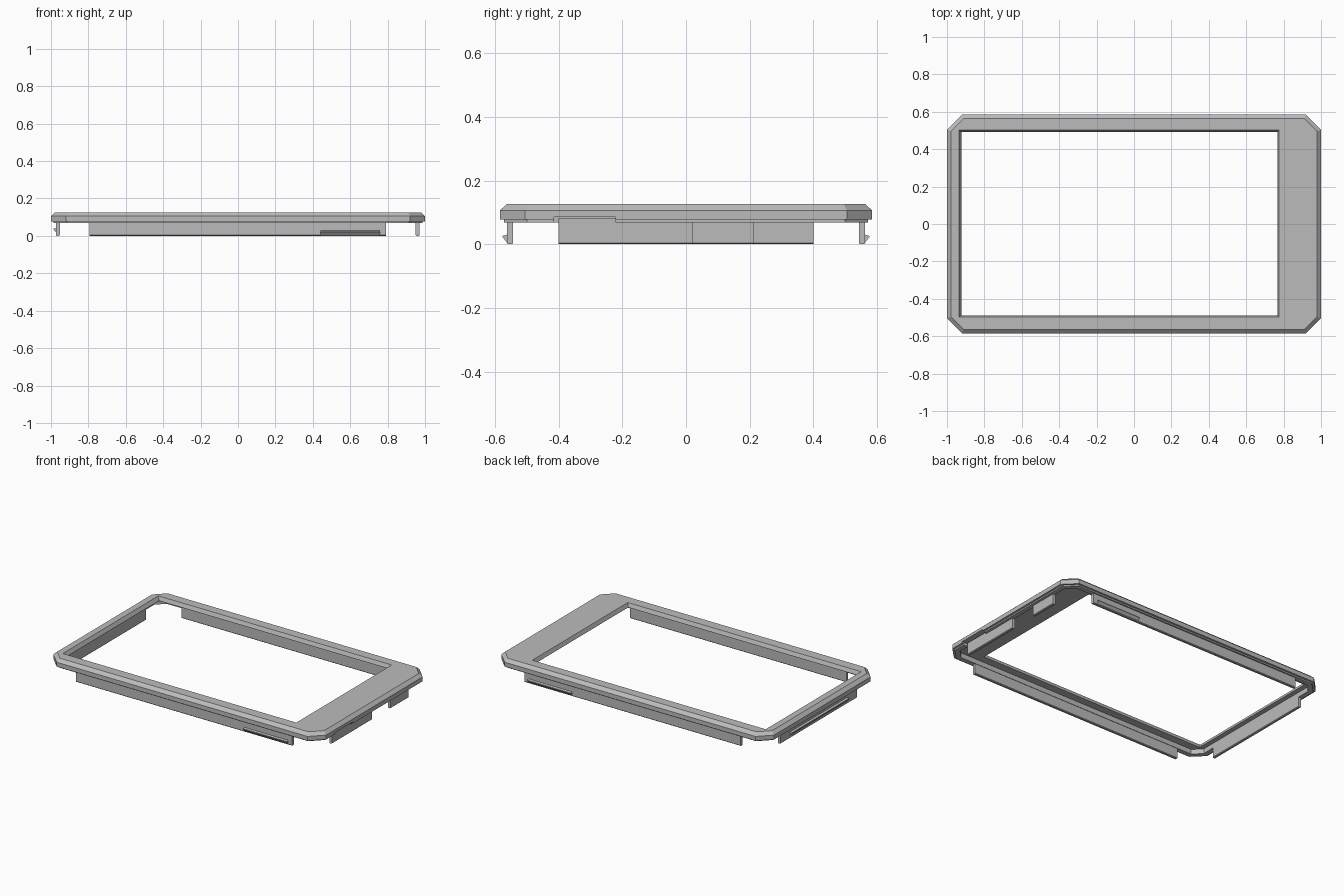
import bpy, bmesh
from mathutils import Vector

old = bpy.data.objects.get("Cube")
if old:
    bpy.data.objects.remove(old, do_unlink=True)

gray = bpy.data.materials.new("matte gray")
gray.use_nodes = True
gray.diffuse_color = (0.5, 0.5, 0.5, 1)
gray.node_tree.nodes["Principled BSDF"].inputs["Base Color"].default_value = (0.5, 0.5, 0.5, 1)

HX, HY = 1.0, 0.585      # half length and half width of the bezel


def make(name, rings):
    """Closed solid skinned through a stack of equal-sized rings."""
    bm = bmesh.new()
    loops = [[bm.verts.new(p) for p in ring] for ring in rings]
    n = len(loops[0])
    for a, b in zip(loops, loops[1:]):
        for i in range(n):
            j = (i + 1) % n
            bm.faces.new((a[i], a[j], b[j], b[i]))
    bm.faces.new(loops[0])
    bm.faces.new(loops[-1])
    bmesh.ops.recalc_face_normals(bm, faces=bm.faces)
    mesh = bpy.data.meshes.new(name)
    bm.to_mesh(mesh)
    bm.free()
    mesh.materials.append(gray)
    ob = bpy.data.objects.new(name, mesh)
    bpy.context.collection.objects.link(ob)
    return ob


def octagon(inset, z):
    """Rectangle with clipped corners, offset inward evenly."""
    x, y, c = HX - inset, HY - inset, 0.08 - inset * 0.586
    pts = [(x, y - c), (x - c, y), (c - x, y), (-x, y - c),
           (-x, c - y), (c - x, -y), (x - c, -y), (x, c - y)]
    return [Vector((px, py, z)) for px, py in pts]


def rect(x0, x1, y0, y1, z):
    return [Vector(p) for p in ((x0, y0, z), (x1, y0, z), (x1, y1, z), (x0, y1, z))]


def box(name, x0, x1, y0, y1, z0, z1):
    return make(name, [rect(x0, x1, y0, y1, z0), rect(x0, x1, y0, y1, z1)])


def cut(target, cutter):
    """Subtract the cutter, then discard it."""
    cutter.hide_render = True
    mod = target.modifiers.new("cut", "BOOLEAN")
    mod.operation = "DIFFERENCE"
    mod.solver = "EXACT"
    mod.object = cutter
    bpy.context.view_layer.objects.active = target
    bpy.ops.object.modifier_apply(modifier=mod.name)
    bpy.data.objects.remove(cutter, do_unlink=True)


def clip(name, axis, side, centre, start, end, hook=None, hook_z=0.02):
    """Hanging clip wall along an edge, with an optional outward snap ridge."""
    def put(u, t, z):
        return Vector((t, side * u, z)) if axis == "y" else Vector((side * u, t, z))

    def sweep(label, profile, a, b):
        make(label, [[put(u, t, z) for u, z in profile] for t in (a, b)])

    h = 0.01
    sweep(name, [(centre - h, 0.08), (centre - h, 0.004), (centre - h + 0.004, 0),
                 (centre + h - 0.004, 0), (centre + h, 0.004), (centre + h, 0.08)], start, end)
    if hook:
        o = centre + h
        sweep(name + "_snap_ridge", [(o - 0.004, hook_z - 0.014), (o, hook_z - 0.014),
                                     (o + 0.013, hook_z + 0.002), (o + 0.013, hook_z + 0.006),
                                     (o, hook_z + 0.01), (o - 0.004, hook_z + 0.01)], *hook)


# Bezel shell: hollow tray with a stepped lip, straight side and bevelled top
bezel = make("bezel", [octagon(i, z) for i, z in (
    (0.045, 0.1), (0.045, 0.068), (0.013, 0.068), (0.013, 0.077), (0, 0.077),
    (0, 0.106), (0.022, 0.126))])

# Screen opening with sloped edges
cut(bezel, make("opening_cutter", [rect(-0.923, 0.766, -0.488, 0.492, 0.05),
                                   rect(-0.923, 0.766, -0.488, 0.492, 0.104),
                                   rect(-0.936, 0.776, -0.498, 0.502, 0.127),
                                   rect(-0.936, 0.776, -0.498, 0.502, 0.2)]))

# Port notch under the wide end
cut(bezel, box("port_cutter", 0.94, 1.1, -0.414, -0.222, 0.03, 0.086))

# Clips on the long edges
for name, side in (("front_clip", -1), ("back_clip", 1)):
    clip(name, "y", side, 0.553, -0.795, 0.79, hook=(0.44, 0.76))

# Clips on the short edges
clip("right_clip", "x", -1, 0.963, -0.4, 0.4, hook=(-0.3, 0.3), hook_z=0.032)
clip("left_long_clip", "x", 1, 0.96, -0.4, 0.02)
clip("left_short_clip", "x", 1, 0.96, 0.212, 0.4)
